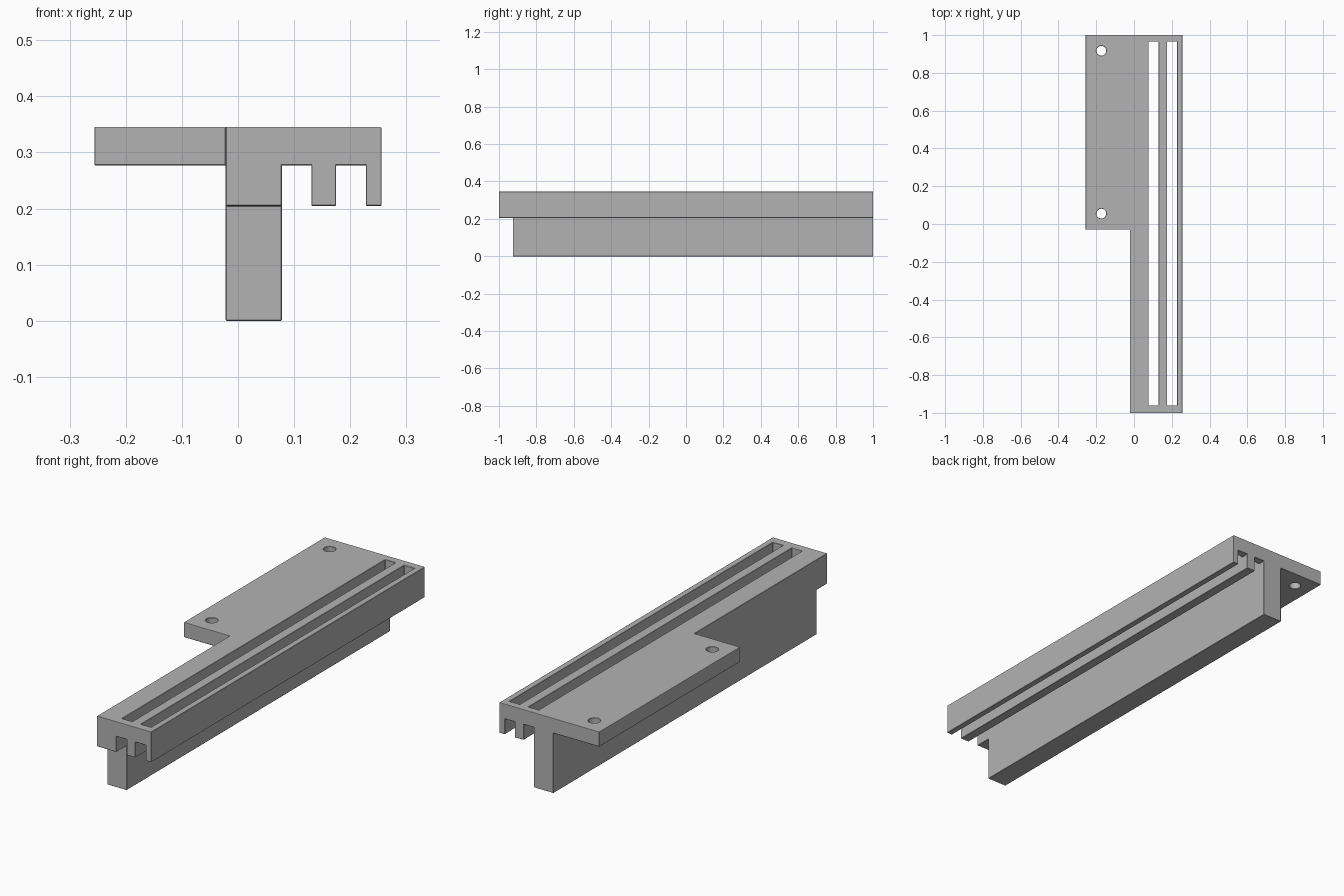
import bpy, bmesh

old = bpy.data.objects.get("Cube")
if old:
    bpy.data.objects.remove(old, do_unlink=True)

grey = bpy.data.materials.new("plain grey")
grey.use_nodes = True
COLOUR = (0.45, 0.45, 0.45, 1)
grey.diffuse_color = COLOUR
grey.node_tree.nodes["Principled BSDF"].inputs["Base Color"].default_value = COLOUR

# Key levels shared by the profile and the cutters
LEFT, RIGHT, TOP = -0.256, 0.256, 0.345
FIN_A, FIN_B = -0.022, 0.078
ROOF, LIP = 0.277, 0.205
RIB_A, RIB_B, WALL = 0.131, 0.175, 0.228


def prism(name, points, depth_from, depth_to, axis="y"):
    """Extrude a closed outline along y (points are x, z) or z (points are x, y)."""
    bm = bmesh.new()
    place = (lambda p: (p[0], depth_from, p[1])) if axis == "y" else (lambda p: (p[0], p[1], depth_from))
    face = bm.faces.new([bm.verts.new(place(p)) for p in points])
    moved = bmesh.ops.extrude_face_region(bm, geom=[face])["geom"]
    step = depth_to - depth_from
    offset = (0, step, 0) if axis == "y" else (0, 0, step)
    bmesh.ops.translate(bm, vec=offset, verts=[v for v in moved if isinstance(v, bmesh.types.BMVert)])
    bmesh.ops.recalc_face_normals(bm, faces=bm.faces)
    mesh = bpy.data.meshes.new(name)
    bm.to_mesh(mesh)
    bm.free()
    mesh.materials.append(grey)
    obj = bpy.data.objects.new(name, mesh)
    bpy.context.collection.objects.link(obj)
    return obj


def cut(target, cutter):
    cutter.hide_render = True
    cutter.hide_set(True)
    cutter.display_type = "WIRE"
    mod = target.modifiers.new(cutter.name, "BOOLEAN")
    mod.operation = "DIFFERENCE"
    mod.solver = "EXACT"
    mod.object = cutter


def box_cutter(name, x0, x1, y0, y1, z0, z1):
    return prism(name, [(x0, z0), (x1, z0), (x1, z1), (x0, z1)], y0, y1)


# Full cross-section: mounting plate, deep fin and two channels
outline = [
    (LEFT, TOP), (LEFT, ROOF), (FIN_A, ROOF), (FIN_A, 0), (FIN_B, 0), (FIN_B, ROOF),
    (RIB_A, ROOF), (RIB_A, LIP), (RIB_B, LIP), (RIB_B, ROOF),
    (WALL, ROOF), (WALL, LIP), (RIGHT, LIP), (RIGHT, TOP),
]
rail = prism("slotted_rail", outline, -1, 1)

# Shorten the plate and the fin at the front
cut(rail, box_cutter("plate_notch", LEFT - 0.1, FIN_A, -1.1, -0.03, -0.1, TOP + 0.1))
cut(rail, box_cutter("fin_notch", FIN_A - 0.01, FIN_B + 0.01, -1.1, -0.925, -0.1, LIP))

# Long slots through the channel roofs
for name, a, b in (("inner_slot", FIN_B, RIB_A), ("outer_slot", RIB_B, WALL)):
    cut(rail, box_cutter(name, a, b, -0.96, 0.965, LIP + 0.03, TOP + 0.1))

# Screw holes in the plate
for name, y in (("front_hole", 0.055), ("back_hole", 0.917)):
    bpy.ops.mesh.primitive_cylinder_add(vertices=32, radius=0.026, depth=0.3, location=(-0.173, y, 0.31))
    hole = bpy.context.object
    hole.name = name
    hole.data.materials.append(grey)
    cut(rail, hole)

# Narrow chamfer on every sharp edge
bevel = rail.modifiers.new("chamfer", "BEVEL")
bevel.width = 0.005
bevel.segments = 1
bevel.limit_method = "ANGLE"
bevel.angle_limit = 0.7
